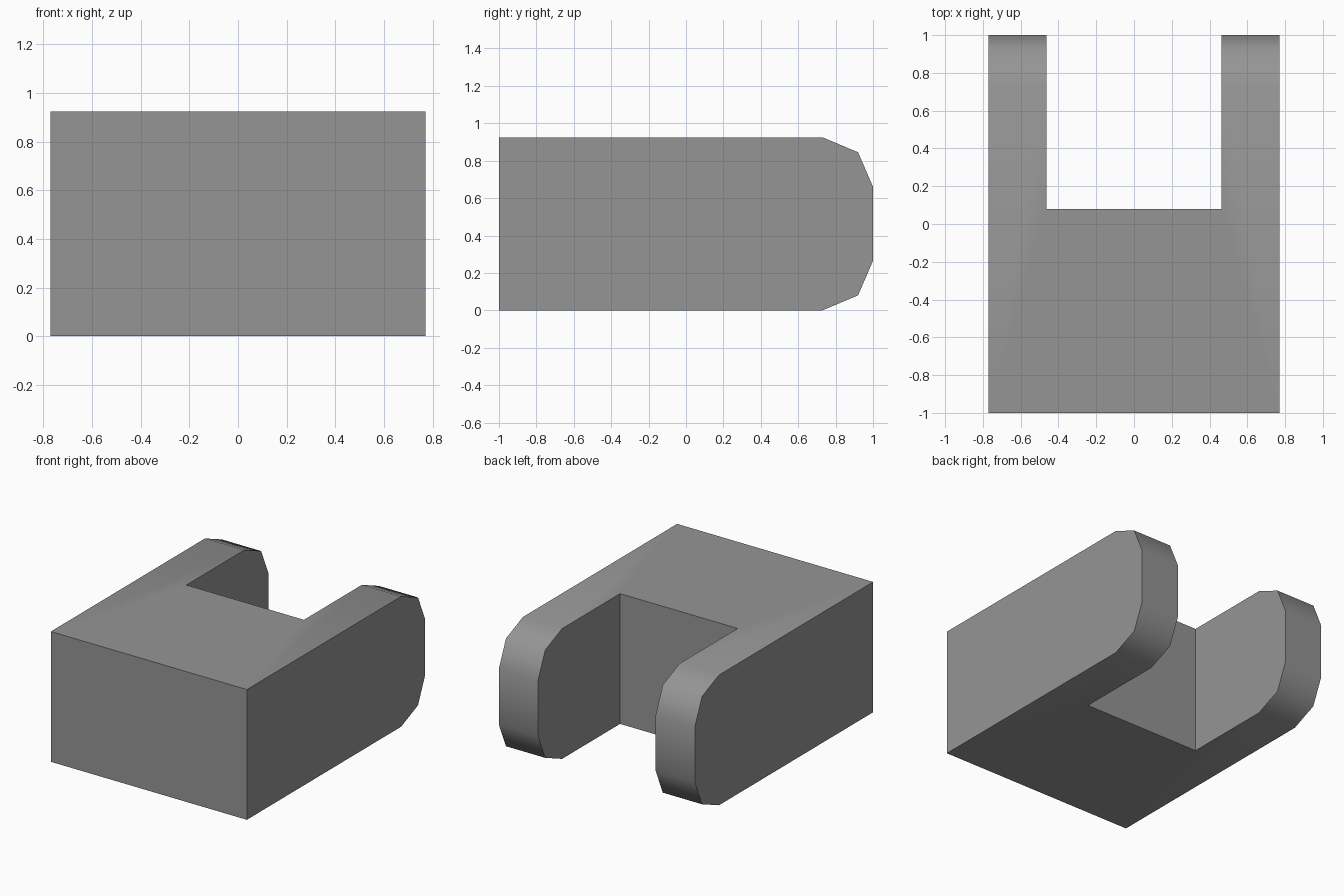
import bpy, bmesh, math

if "Cube" in bpy.data.objects:
    bpy.data.objects.remove(bpy.data.objects["Cube"])

W, H = 0.77, 0.925

# one flat grey
grey = bpy.data.materials.new("mid grey")
grey.diffuse_color = (0.3, 0.3, 0.3, 1)
grey.use_nodes = True
grey.node_tree.nodes["Principled BSDF"].inputs["Base Color"].default_value = grey.diffuse_color


def prism(name, profile, x0, x1):
    """Extrude a (y, z) side profile from x0 to x1."""
    bm = bmesh.new()
    face = bm.faces.new([bm.verts.new((x0, y, z)) for y, z in profile])
    ext = bmesh.ops.extrude_face_region(bm, geom=[face])
    moved = [v for v in ext["geom"] if isinstance(v, bmesh.types.BMVert)]
    bmesh.ops.translate(bm, verts=moved, vec=(x1 - x0, 0, 0))
    bmesh.ops.recalc_face_normals(bm, faces=bm.faces)
    mesh = bpy.data.meshes.new(name)
    bm.to_mesh(mesh)
    bm.free()
    mesh.materials.append(grey)
    obj = bpy.data.objects.new(name, mesh)
    bpy.context.collection.objects.link(obj)
    return obj


# block with rounded back end
lower = [(-1, 0), (0.73, 0), (0.92, 0.08), (1, 0.265)]
upper = [(y, H - z) for y, z in reversed(lower)]
body = prism("forked_block", lower + upper, -W, W)

# slot between the two prongs
slot = prism("slot_cutter", [(0.08, -0.2), (1.2, -0.2), (1.2, 1.2), (0.08, 1.2)], -0.462, 0.462)
slot.hide_render = True
cut = body.modifiers.new("slot", "BOOLEAN")
cut.operation = "DIFFERENCE"
cut.solver = "EXACT"
cut.object = slot

bpy.context.view_layer.objects.active = body
body.select_set(True)
bpy.ops.object.modifier_apply(modifier=cut.name)
bpy.data.objects.remove(slot)

# smooth the rounded ends, keep the square edges crisp
bpy.ops.object.shade_smooth_by_angle(angle=math.radians(50))
